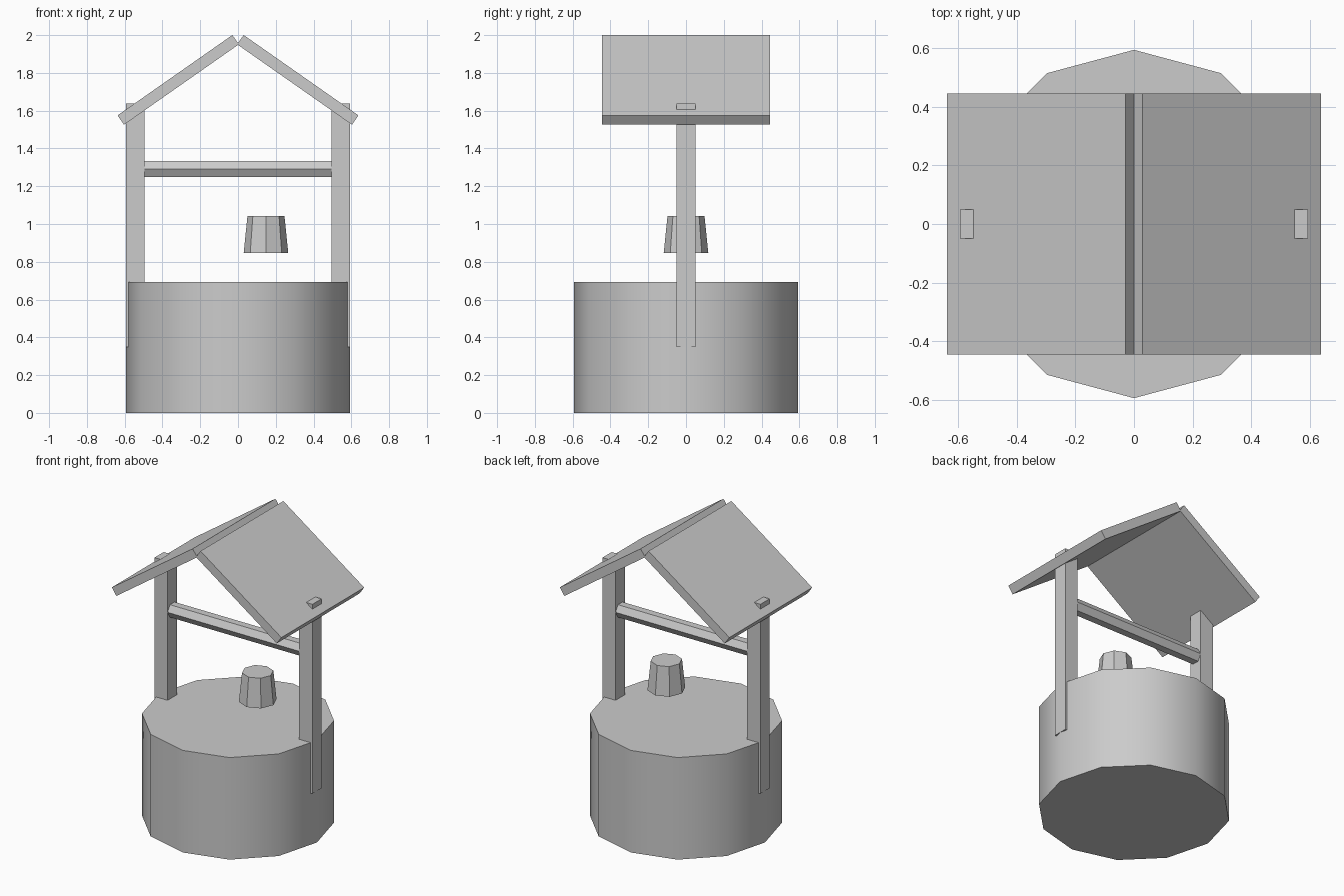
import bpy
from math import radians, pi

if "Cube" in bpy.data.objects:
    bpy.data.objects.remove(bpy.data.objects["Cube"], do_unlink=True)

# Single plain grey
grey = bpy.data.materials.new("light grey")
grey.use_nodes = True
colour = (0.6, 0.6, 0.6, 1)
grey.diffuse_color = colour
grey.node_tree.nodes["Principled BSDF"].inputs["Base Color"].default_value = colour


def finish(name):
    obj = bpy.context.object
    obj.name = name
    obj.data.materials.append(grey)
    return obj


def box(name, centre, size, tilt=0):
    bpy.ops.mesh.primitive_cube_add(size=1, location=centre, rotation=(0, tilt, 0))
    obj = finish(name)
    obj.scale = size
    return obj


def prism(name, sides, centre, bottom, top, height, rotation=(0, 0, 0)):
    bpy.ops.mesh.primitive_cone_add(vertices=sides, radius1=bottom, radius2=top,
                                    depth=height, location=centre, rotation=rotation)
    return finish(name)


# Round well base with smooth wall and flat lid
prism("well_base", 12, (0, 0, 0.347), 0.594, 0.594, 0.694)
bpy.ops.object.shade_smooth_by_angle(angle=radians(40))

# Posts and sloping roof boards on both sides
for side, label in ((1, "left"), (-1, "right")):
    box(label + "_post", (side * 0.5445, 0, 0.994), (0.099, 0.099, 1.288))
    box(label + "_roof", (side * 0.3165, 0, 1.763), (0.742, 0.89, 0.06),
        side * radians(35))

# Six-sided crossbeam with flat top, ends set into the posts
prism("crossbeam", 6, (0, 0, 1.292), 0.0493, 0.0493, 1.04, (0, pi / 2, 0))

# Eight-sided tapered bucket
prism("bucket", 8, (0.148, 0, 0.944), 0.118, 0.098, 0.196)
